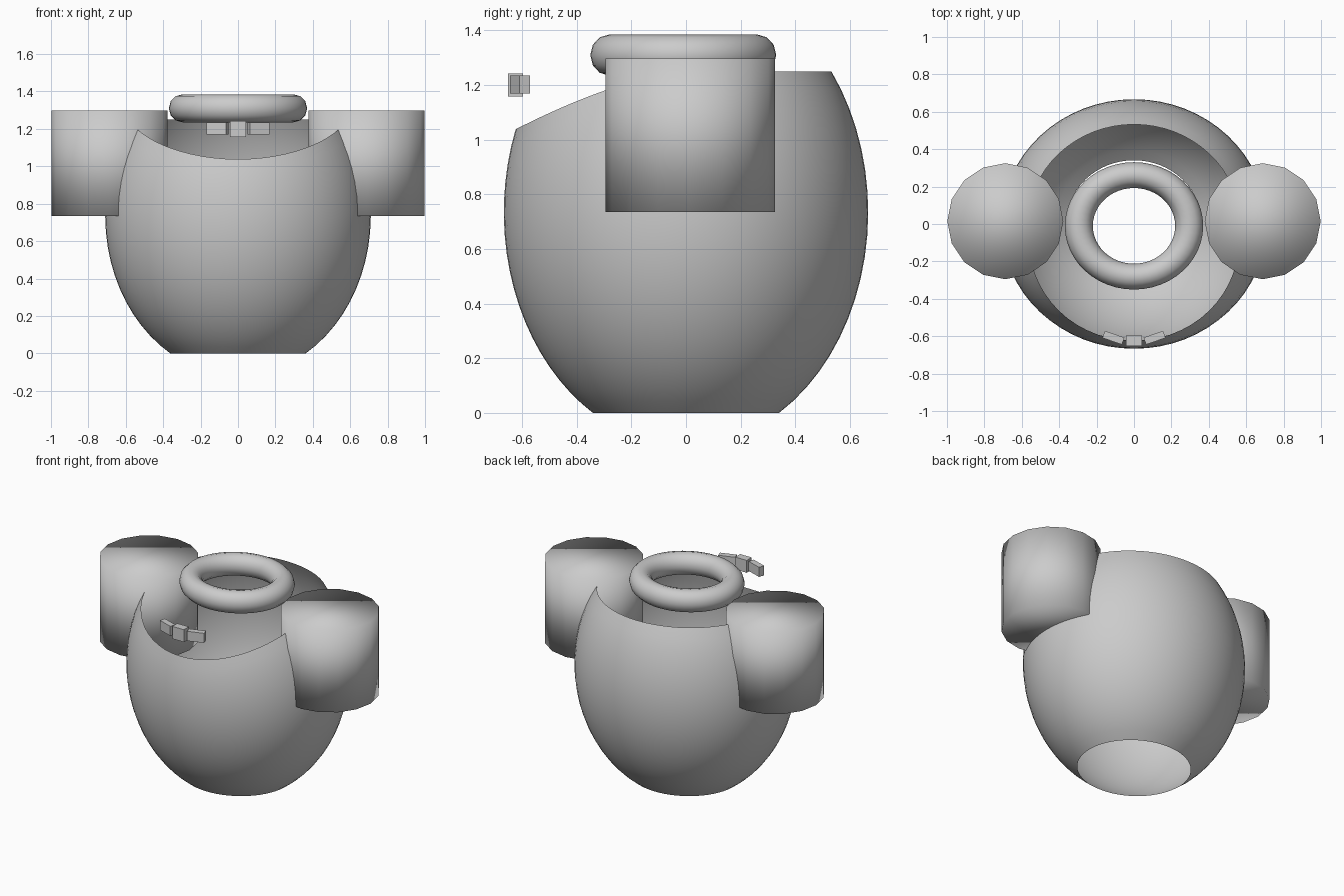
import bpy, bmesh
from math import sin, cos, pi, asin, radians

if "Cube" in bpy.data.objects:
    bpy.data.objects.remove(bpy.data.objects["Cube"])

RX, RY, RZ, ZC = 0.71, 0.667, 0.855, 0.735   # body ellipsoid


def make_object(name, bm, smooth):
    bmesh.ops.recalc_face_normals(bm, faces=bm.faces)
    for f in bm.faces:
        f.smooth = smooth
    mesh = bpy.data.meshes.new(name)
    bm.to_mesh(mesh)
    bm.free()
    obj = bpy.data.objects.new(name, mesh)
    bpy.context.collection.objects.link(obj)
    return obj


# Height of the collar rim: level at the back, dipping to the front
def rim_height(angle):
    z = 1.25
    for _ in range(40):
        y = RY * cos(asin((z - ZC) / RZ)) * sin(angle)
        z = 0.5 * z + 0.5 * (1.25 - 0.21 * (max(0.0, -y) / 0.62) ** 1.5)
    return z


# Open shell body, trimmed flat at the foot and along the collar
bm = bmesh.new()
cols, rows = 64, 18
low = asin(-ZC / RZ)
grid = []
for i in range(cols):
    a = 2 * pi * i / cols
    high = asin((rim_height(a) - ZC) / RZ)
    column = []
    for j in range(rows + 1):
        p = low + (high - low) * j / rows
        column.append(bm.verts.new((RX * cos(p) * cos(a), RY * cos(p) * sin(a), ZC + RZ * sin(p))))
    grid.append(column)
for i in range(cols):
    c, n = grid[i], grid[(i + 1) % cols]
    for j in range(rows):
        bm.faces.new((c[j], n[j], n[j + 1], c[j + 1]))
make_object("body_shell", bm, True)

# Neck ring
bpy.ops.mesh.primitive_torus_add(major_radius=0.295, minor_radius=0.075, major_segments=48,
                                 minor_segments=12, location=(0, -0.01, 1.31))
ring = bpy.context.object
ring.name = "neck_ring"
ring.scale.y = 0.92
bpy.ops.object.shade_smooth()

# Shoulder drums, 16-sided and smooth shaded throughout
for side, label in ((-1, "left"), (1, "right")):
    bpy.ops.mesh.primitive_cylinder_add(vertices=16, radius=0.31, depth=0.563,
                                        location=(side * 0.688, 0.015, 1.0165))
    bpy.context.object.name = label + "_shoulder"
    bpy.ops.object.shade_smooth()


# Small blocks floating above the front of the collar
def block(name, loc, size, turn=0):
    bpy.ops.mesh.primitive_cube_add(size=1, location=loc, rotation=(0, 0, radians(turn)))
    obj = bpy.context.object
    obj.name = name
    obj.scale = size


block("clasp_middle", (0, -0.624, 1.2), (0.088, 0.054, 0.085))
for side, label in ((-1, "left"), (1, "right")):
    block("clasp_" + label, (side * 0.11, -0.608, 1.202), (0.11, 0.04, 0.066), side * 19)
